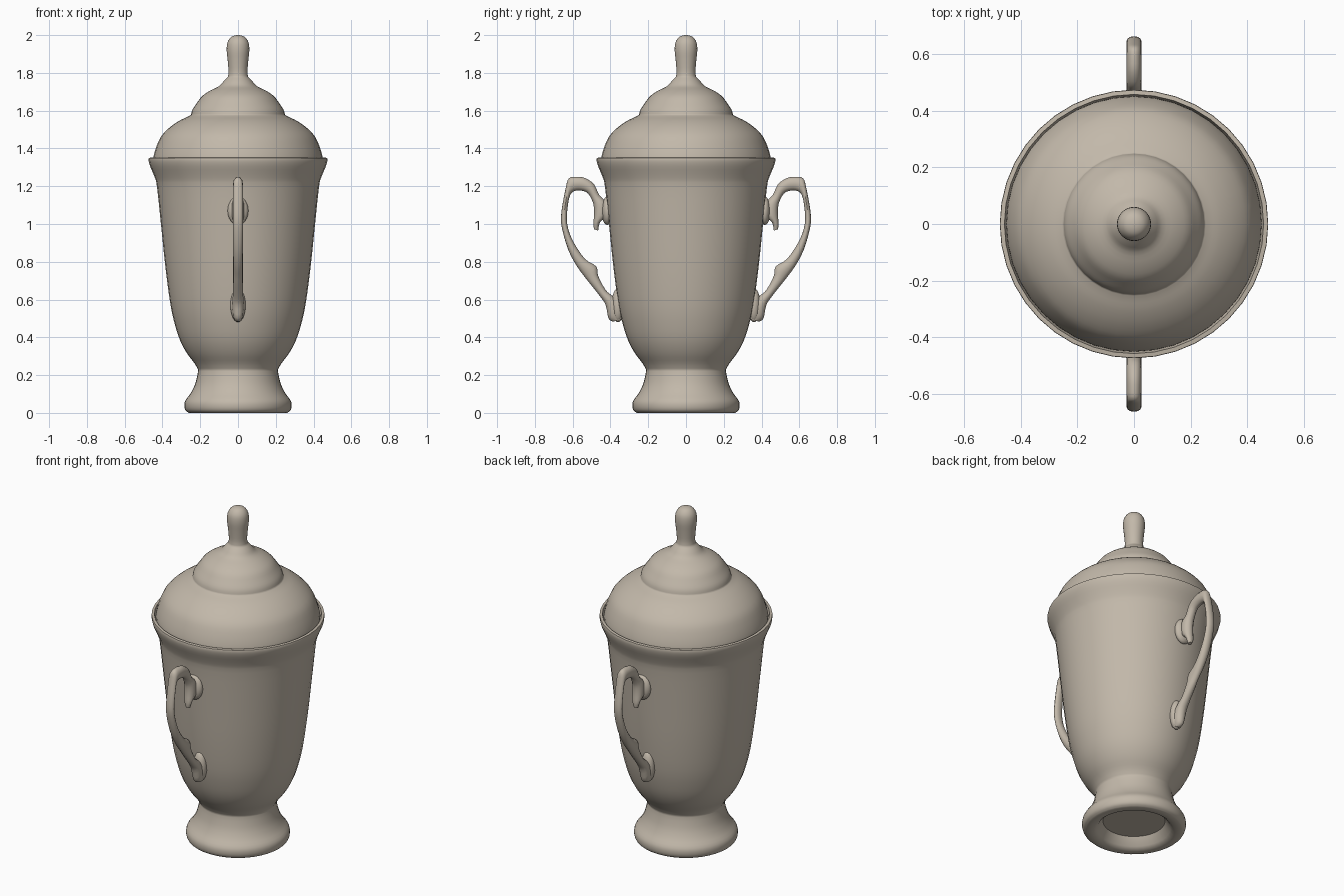
import bpy, bmesh, math
from mathutils import Vector

default = bpy.data.objects.get("Cube")
if default:
    bpy.data.objects.remove(default)

clay = bpy.data.materials.new("warm_grey_clay")
clay.use_nodes = True
colour = (0.54, 0.48, 0.40, 1)
clay.diffuse_color = colour
clay.node_tree.nodes["Principled BSDF"].inputs["Base Color"].default_value = colour


def finish(name, bm, angle=50):
    """Turn a bmesh into a smooth-shaded clay object."""
    bmesh.ops.remove_doubles(bm, verts=bm.verts, dist=0.0005)
    bmesh.ops.recalc_face_normals(bm, faces=bm.faces)
    mesh = bpy.data.meshes.new(name)
    bm.to_mesh(mesh)
    bm.free()
    mesh.materials.append(clay)
    obj = bpy.data.objects.new(name, mesh)
    bpy.context.collection.objects.link(obj)
    bpy.ops.object.select_all(action="DESELECT")
    obj.select_set(True)
    bpy.context.view_layer.objects.active = obj
    bpy.ops.object.shade_smooth_by_angle(angle=math.radians(angle))
    return obj


def smooth_path(points, steps=3):
    """Catmull-Rom curve through points of any dimension."""
    pts = [Vector(p) for p in points]
    pts = [pts[0]] + pts + [pts[-1]]
    out = []
    for a, b, c, d in zip(pts, pts[1:], pts[2:], pts[3:]):
        for i in range(steps):
            t = i / steps
            out.append(b + (c - a) * (t / 2)
                       + (a * 2 - b * 5 + c * 4 - d) * (t * t / 2)
                       + (b * 3 - a - c * 3 + d) * (t ** 3 / 2))
    return out + [pts[-1]]


def bridge(bm, rings):
    """Join successive closed rings with quads."""
    for low, high in zip(rings, rings[1:]):
        for i in range(len(low)):
            j = (i + 1) % len(low)
            bm.faces.new((low[i], low[j], high[j], high[i]))


def lathe(name, profile, sides=40):
    """Revolve (radius, height) points around the z axis."""
    bm = bmesh.new()
    turns = [math.tau * i / sides for i in range(sides)]
    rings = [[bm.verts.new((r * math.cos(a), r * math.sin(a), z)) for a in turns]
             for r, z in profile]
    bridge(bm, rings)
    return finish(name, bm)


# Urn body: hollow underside, flared foot, tapering cup, lip and inner wall
underside = [(0, .06), (.17, .06), (.2, .015), (.22, 0)]
foot = [(.26, 0), (.277, .012), (.284, .035), (.279, .065), (.25, .105),
        (.228, .15), (.215, .2), (.211, .228)]
cup = [(.211, .228), (.23, .262), (.27, .315), (.305, .38), (.332, .46),
       (.357, .57), (.383, .76), (.406, .98), (.428, 1.19), (.44, 1.245),
       (.465, 1.305), (.473, 1.335), (.472, 1.35)]
inside = [(.457, 1.352), (.45, 1.32), (.42, 1.22), (.37, .8), (.3, .42), (0, .28)]
lathe("urn_body", underside + smooth_path(foot) + smooth_path(cup) + inside)

# Lid: wide dome, stepped upper dome and finial
dome = [(.45, 1.335), (.447, 1.36), (.432, 1.41), (.405, 1.467), (.36, 1.513),
        (.31, 1.547), (.268, 1.567), (.249, 1.577)]
upper_dome = [(.249, 1.577), (.241, 1.605), (.218, 1.64), (.19, 1.677),
              (.148, 1.706), (.1, 1.73), (.075, 1.757), (.053, 1.78)]
finial = [(.053, 1.78), (.05, 1.81), (.055, 1.87), (.06, 1.92), (.056, 1.96),
          (.04, 1.986), (.02, 1.997), (0, 2)]
lathe("lid", smooth_path(dome) + smooth_path(upper_dome) + smooth_path(finial))

# Handle stations: outer edge (y, z), inner edge (y, z), half thickness
stations = [
    (.465, .965, .487, .972, .012), (.455, 1.01, .49, 1.0, .024),
    (.42, 1.04, .487, 1.05, .032), (.42, 1.11, .488, 1.09, .032),
    (.46, 1.155, .495, 1.12, .026), (.487, 1.21, .517, 1.16, .026),
    (.534, 1.243, .545, 1.175, .026), (.58, 1.25, .58, 1.177, .026),
    (.62, 1.242, .605, 1.165, .026), (.637, 1.19, .62, 1.13, .026),
    (.66, 1.06, .63, 1.05, .026), (.657, .98, .625, .98, .026),
    (.624, .865, .593, .9, .026), (.58, .78, .535, .815, .026),
    (.534, .717, .475, .775, .026), (.505, .68, .465, .725, .026),
    (.455, .617, .425, .65, .026), (.425, .57, .39, .62, .03),
    (.41, .5, .34, .57, .03), (.385, .483, .33, .5, .02),
]


def handle(name, side, sides=12):
    bm = bmesh.new()
    rings = []
    for oy, oz, iy, iz, width in smooth_path(stations):
        outer, inner = Vector((0, oy * side, oz)), Vector((0, iy * side, iz))
        mid, half = (outer + inner) / 2, (outer - inner) / 2
        ring = []
        for i in range(sides):
            a = math.tau * i / sides
            ring.append(bm.verts.new(mid + half * math.cos(a)
                                     + Vector((width * math.sin(a), 0, 0))))
        rings.append(ring)
    bridge(bm, rings)
    bm.faces.new(rings[0])
    bm.faces.new(rings[-1])
    finish(name, bm)


def boss(name, centre, size):
    """Soft swelling where a handle meets the body."""
    bm = bmesh.new()
    bmesh.ops.create_uvsphere(bm, u_segments=20, v_segments=12, radius=1)
    bmesh.ops.scale(bm, vec=size, verts=bm.verts)
    bmesh.ops.translate(bm, vec=centre, verts=bm.verts)
    finish(name, bm)


# Matching handles at front and back
for label, side in (("front", -1), ("back", 1)):
    handle(label + "_handle", side)
    boss(label + "_upper_boss", (0, .417 * side, 1.07), (.055, .03, .075))
    boss(label + "_lower_boss", (0, .36 * side, .57), (.04, .034, .09))
